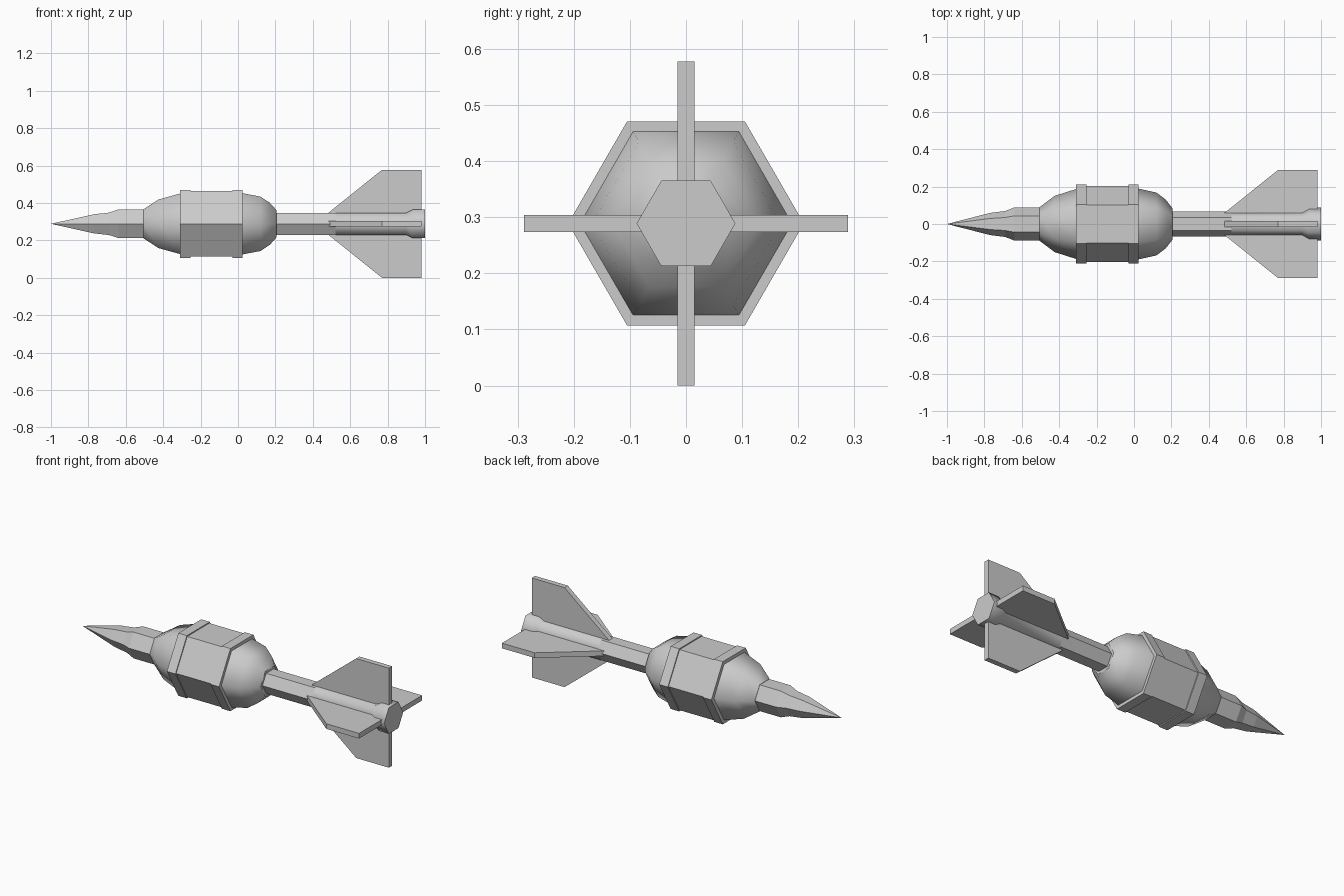
import bpy
import bmesh
from math import cos, sin, pi
from mathutils import Matrix

cube = bpy.data.objects.get("Cube")
if cube:
    bpy.data.objects.remove(cube, do_unlink=True)

AXIS_Z = 0.289
SIDES = 6

grey = bpy.data.materials.new("plain_grey")
grey.use_nodes = True
grey.diffuse_color = (0.6, 0.6, 0.6, 1)
grey.node_tree.nodes["Principled BSDF"].inputs["Base Color"].default_value = grey.diffuse_color


def finish(name, bm):
    bmesh.ops.recalc_face_normals(bm, faces=bm.faces)
    mesh = bpy.data.meshes.new(name)
    bm.to_mesh(mesh)
    bm.free()
    mesh.materials.append(grey)
    obj = bpy.data.objects.new(name, mesh)
    obj.location.z = AXIS_Z
    bpy.context.collection.objects.link(obj)
    return obj


def hex_turned(name, profile, smooth_from=None):
    """Six-sided solid along x from (x, corner radius) pairs; smooth side faces past smooth_from."""
    bm = bmesh.new()
    rings = []
    for x, r in profile:
        if r == 0:
            rings.append([bm.verts.new((x, 0, 0))] * SIDES)
        else:
            rings.append([bm.verts.new((x, r * cos(2 * pi * i / SIDES), r * sin(2 * pi * i / SIDES)))
                          for i in range(SIDES)])
    for (x, _), a, b in zip(profile, rings, rings[1:]):
        for i in range(SIDES):
            j = (i + 1) % SIDES
            corners = list(dict.fromkeys((a[i], a[j], b[j], b[i])))
            face = bm.faces.new(corners)
            face.smooth = smooth_from is not None and x >= smooth_from
    for ring, (_, r) in ((rings[0], profile[0]), (rings[-1], profile[-1])):
        if r > 0:
            bm.faces.new(ring)
    return finish(name, bm)


# Pointed nose with a short collar
hex_turned("nose_spike", [(-1, 0), (-0.77, 0.059), (-0.69, 0.069), (-0.64, 0.088), (-0.49, 0.088)])

# Body: rounded ends around a flat-sided middle
hex_turned("front_dome", [(-0.505, 0.09), (-0.425, 0.15), (-0.3, 0.19)], smooth_from=-1)
hex_turned("body_middle", [(-0.3, 0.203), (0.015, 0.203)])
hex_turned("rear_dome", [(0.015, 0.191), (0.12, 0.168), (0.17, 0.13), (0.205, 0.085)], smooth_from=-1)

# Raised bands at both ends of the middle
for name, x in (("front_band", -0.31), ("rear_band", -0.03)):
    hex_turned(name, [(x, 0.21), (x + 0.055, 0.21)])

# Tail shaft with a flared nozzle
hex_turned("tail_shaft", [(0.19, 0.068), (0.52, 0.068), (0.9, 0.068), (0.935, 0.088), (1.0, 0.088)],
           smooth_from=0.5)

# Four swept fins
FIN_OUTLINE = [(0.41, 0.0), (0.485, 0.06), (0.77, 0.289), (0.98, 0.289), (0.98, 0.0)]
for i, name in enumerate(("top_fin", "front_fin", "bottom_fin", "back_fin")):
    bm = bmesh.new()
    face = bm.faces.new([bm.verts.new((x, -0.015, z)) for x, z in FIN_OUTLINE])
    side = bmesh.ops.extrude_face_region(bm, geom=[face])["geom"]
    bmesh.ops.translate(bm, vec=(0, 0.03, 0), verts=[v for v in side if isinstance(v, bmesh.types.BMVert)])
    bmesh.ops.rotate(bm, matrix=Matrix.Rotation(i * pi / 2, 3, "X"), verts=bm.verts)
    finish(name, bm)
